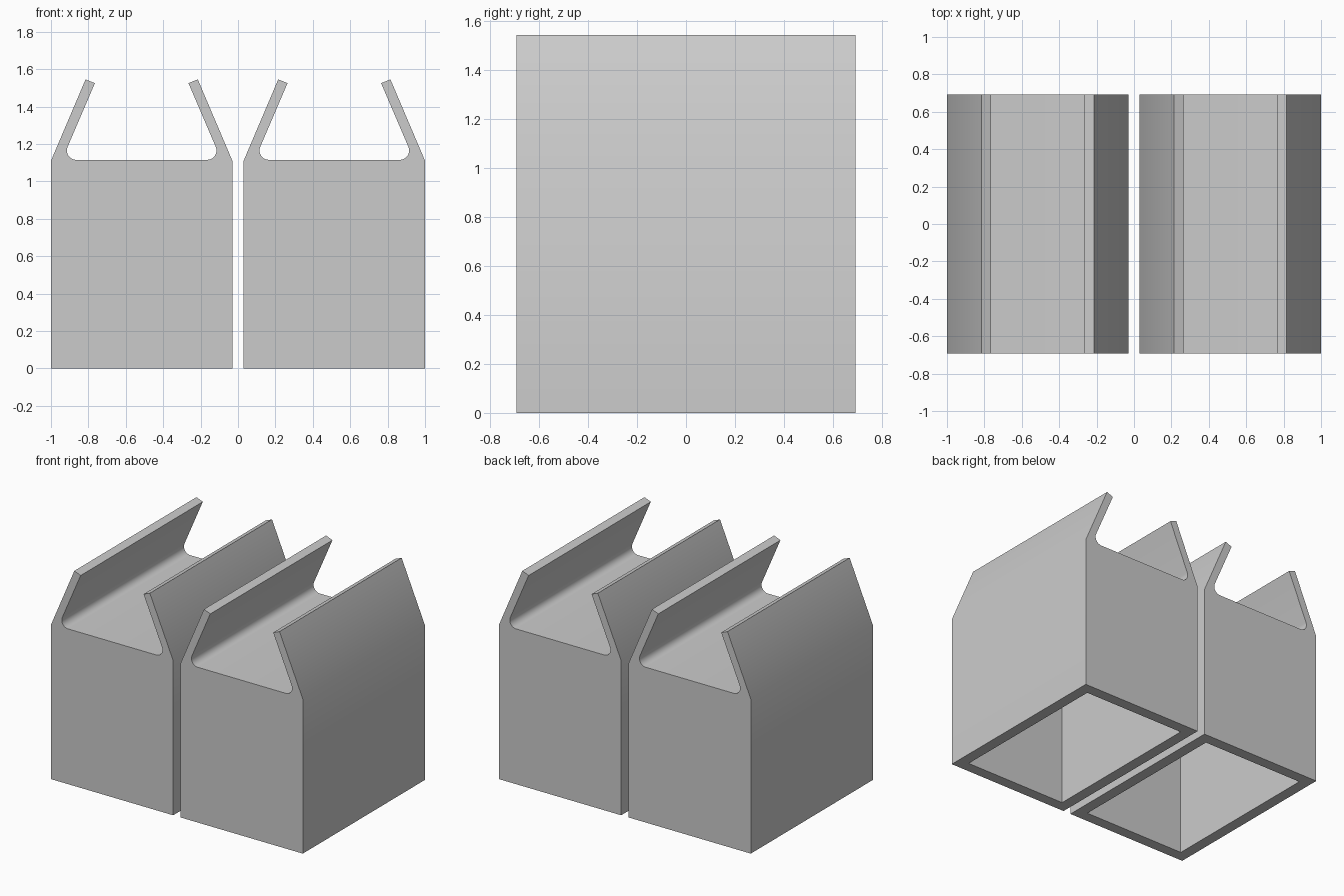
import bpy, bmesh, math

cube = bpy.data.objects.get("Cube")
if cube:
    bpy.data.objects.remove(cube, do_unlink=True)

HALF_W, HALF_D = 0.485, 0.693      # half width and half depth of one holder
SHOULDER, FLOOR = 1.11, 1.115      # where the lips start, and the channel floor
WALL, CAVITY = 0.08, 1.03          # bottom rim width and hollow height
FILLET, FILLET_X = 0.05, -0.35     # rounded channel corner
LIP_ANGLE = math.radians(23)

grey = bpy.data.materials.new("neutral_grey")
grey.use_nodes = True
grey.diffuse_color = (0.6, 0.6, 0.6, 1)
grey.node_tree.nodes["Principled BSDF"].inputs["Base Color"].default_value = (0.6, 0.6, 0.6, 1)


def half_profile():
    """Left half of the front outline, from the foot to the channel floor."""
    points = [(-HALF_W, 0), (-HALF_W, SHOULDER), (-0.30, 1.545), (-0.25, 1.525)]
    steps = 10
    start, end = math.pi - LIP_ANGLE, 1.5 * math.pi
    for i in range(steps + 1):
        a = start + (end - start) * i / steps
        points.append((FILLET_X + FILLET * math.cos(a),
                       FLOOR + FILLET * (1 + math.sin(a))))
    return points


def make_holder(name, x):
    half = half_profile()
    outline = half + [(-px, pz) for px, pz in reversed(half)]
    bm = bmesh.new()
    front = bm.faces.new([bm.verts.new((px, -HALF_D, pz)) for px, pz in outline])

    # Extrude the outline to full depth
    result = bmesh.ops.extrude_face_region(bm, geom=[front], use_keep_orig=True)
    verts = [g for g in result["geom"] if isinstance(g, bmesh.types.BMVert)]
    bmesh.ops.translate(bm, verts=verts, vec=(0, 2 * HALF_D, 0))
    bmesh.ops.recalc_face_normals(bm, faces=bm.faces)

    # Hollow the holder from below
    base = [f for f in bm.faces if all(abs(v.co.z) < 1e-5 for v in f.verts)]
    bmesh.ops.inset_individual(bm, faces=base, thickness=WALL, use_even_offset=True)
    roof = bmesh.ops.extrude_discrete_faces(bm, faces=base)["faces"][0]
    bmesh.ops.translate(bm, verts=list(roof.verts), vec=(0, 0, CAVITY))
    bmesh.ops.recalc_face_normals(bm, faces=bm.faces)

    mesh = bpy.data.meshes.new(name)
    bm.to_mesh(mesh)
    bm.free()
    mesh.materials.append(grey)
    holder = bpy.data.objects.new(name, mesh)
    holder.location.x = x
    bpy.context.collection.objects.link(holder)

    # Smooth the fillets, keep the corners sharp
    bpy.ops.object.select_all(action='DESELECT')
    holder.select_set(True)
    bpy.context.view_layer.objects.active = holder
    bpy.ops.object.shade_smooth_by_angle(angle=math.radians(30))


# Two matching holders side by side
for side, name in ((-1, "right_holder"), (1, "left_holder")):
    make_holder(name, side * (1 - HALF_W))
